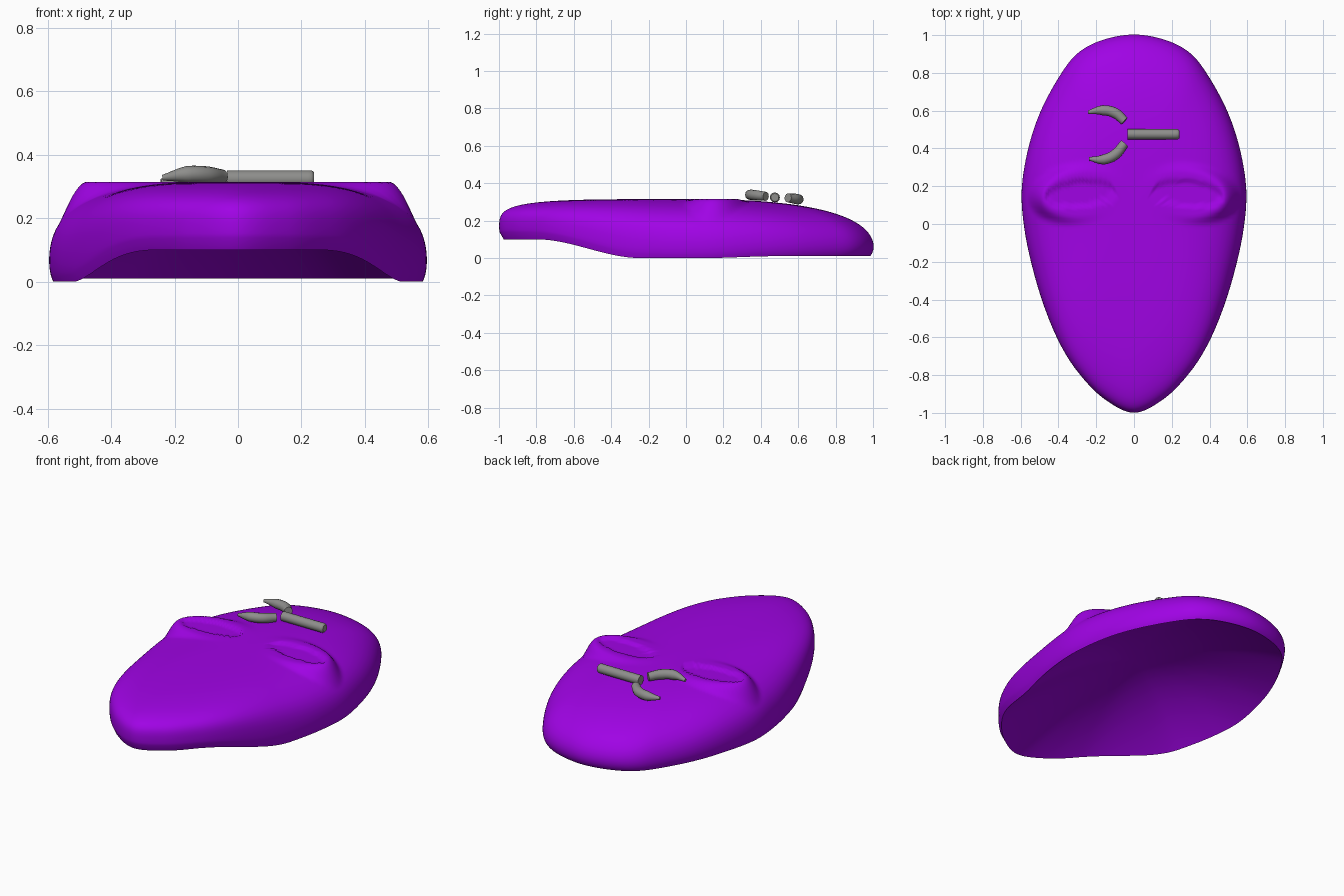
import bpy
import math
from mathutils import Vector

if "Cube" in bpy.data.objects:
    bpy.data.objects.remove(bpy.data.objects["Cube"], do_unlink=True)


def make_material(name, color):
    mat = bpy.data.materials.new(name)
    mat.use_nodes = True
    mat.diffuse_color = color
    mat.node_tree.nodes["Principled BSDF"].inputs["Base Color"].default_value = color
    return mat


purple = make_material("purple", (0.35, 0.001, 0.78, 1))
grey = make_material("grey", (0.27, 0.27, 0.26, 1))


def smoothstep(a, b, v):
    t = min(1, max(0, (v - a) / (b - a)))
    return t * t * (3 - 2 * t)


def spline(points, steps):
    """Smooth path through 2D points, without its last point."""
    pts = [Vector(p) for p in points]
    # mirror the end neighbours so the outline closes smoothly
    pts = [Vector((-pts[1].x, pts[1].y))] + pts + [Vector((-pts[-2].x, pts[-2].y))]
    path = []
    for a, b, c, d in zip(pts, pts[1:], pts[2:], pts[3:]):
        for i in range(steps):
            t = i / steps
            path.append(0.5 * (2 * b + (c - a) * t + (2 * a - 5 * b + 4 * c - d) * t * t
                               + (3 * b - a - 3 * c + d) * t ** 3))
    return path


# Mask outline: half from forehead to chin, then mirrored
half = [(0, 1.01), (0.17, 0.98), (0.3, 0.91), (0.395, 0.79), (0.497, 0.6), (0.563, 0.4),
        (0.597, 0.18), (0.582, -0.03), (0.537, -0.24), (0.472, -0.45), (0.39, -0.64),
        (0.293, -0.79), (0.16, -0.925), (0, -1)]
right_side = spline(half, 8)
outline = right_side + [Vector(half[-1])]
outline += [Vector((-p.x, p.y)) for p in reversed(right_side[1:])]

TOP = 0.315
HOLLOW = 0.25
RINGS = 64


def rim_height(y):
    return 0.1 * (1 - smoothstep(-0.82, -0.25, y)) + 0.01 * smoothstep(0.1, 0.5, y)


def eye_distance(x, y, radius_x, radius_y):
    """Less than one inside a slightly tilted oval round the eye centre."""
    dx, dy = abs(x) - 0.284, y - 0.16
    return math.hypot(dx / radius_x, (dy + 0.08 * dx) / radius_y)


def shell_point(rim, ring):
    # side section blends towards a fuller chin and a softer forehead
    blend = (rim.y / rim.length) ** 2
    p, q = (2.5, 2.77) if rim.y > 0 else (4, 6)
    p, q = 3 + (p - 3) * blend, 3.4 + (q - 3.4) * blend
    u = (ring / RINGS) ** 1.35 * math.pi / 2
    rise = math.sin(u) ** (2 / q)
    reach = max(0, math.cos(u)) ** (2 / p) * (1 - 0.025 * (1 - rise) ** 10)
    x, y = rim * reach
    base = rim_height(rim.y)
    z = base + (TOP - base) * rise
    # raised eye surround with a shallow, crisp recess
    surround = eye_distance(x, y, 0.2, 0.12)
    z += (TOP - z) * (1 - smoothstep(0.95, 1.42, surround)) * smoothstep(0, 0.3, rise)
    z -= 0.012 * smoothstep(0, 0.07, 1 - eye_distance(x, y, 0.19, 0.068))
    return (x, y, z)


def underside_point(rim, ring):
    # shallow bowl rising from the shell's edge
    x, y, base = shell_point(rim, 0)
    reach = 1 - ring / RINGS
    return (x * reach, y * reach, base + (HOLLOW - base) * (1 - reach ** 2))


def ringed_surface(name, point, apex_height, downward):
    """Concentric rings from the outline in to a central apex."""
    count = len(outline)
    verts = [point(rim, ring) for ring in range(RINGS) for rim in outline]
    verts.append((0, 0, apex_height))
    faces = []
    for ring in range(RINGS):
        for i in range(count):
            a, b = ring * count, (ring + 1) * count
            j = (i + 1) % count
            inner = (b + i, b + j) if ring < RINGS - 1 else (len(verts) - 1,)
            face = (a + j, a + i) + inner
            faces.append(face[::-1] if downward else face)
    mesh = bpy.data.meshes.new(name)
    mesh.from_pydata(verts, [], faces)
    mesh.materials.append(purple)
    mesh.shade_smooth()
    bpy.context.collection.objects.link(bpy.data.objects.new(name, mesh))


ringed_surface("mask_face", shell_point, TOP, False)
ringed_surface("mask_underside", underside_point, HOLLOW, True)


# Forehead emblem: a straight rod and two tapered horns
def tube(name, points, radii):
    curve = bpy.data.curves.new(name, "CURVE")
    curve.dimensions = "3D"
    curve.bevel_depth = 1
    curve.bevel_resolution = 4
    curve.use_fill_caps = True
    path = curve.splines.new("BEZIER")
    path.resolution_u = 8
    path.bezier_points.add(len(points) - 1)
    for knot, co, radius in zip(path.bezier_points, points, radii):
        knot.co = co
        knot.radius = radius
        knot.handle_left_type = knot.handle_right_type = "AUTO"
    curve.materials.append(grey)
    obj = bpy.data.objects.new(name, curve)
    bpy.context.collection.objects.link(obj)
    bpy.ops.object.select_all(action="DESELECT")
    obj.select_set(True)
    bpy.context.view_layer.objects.active = obj
    bpy.ops.object.convert(target="MESH")
    bpy.ops.object.shade_smooth_by_angle(angle=math.radians(40))


tube("emblem_rod", [(-0.035, 0.475, 0.324), (0.232, 0.475, 0.324), (0.24, 0.475, 0.324)],
     [0.027, 0.027, 0.021])
horn_radii = [0.024, 0.028, 0.027, 0.009]
tube("emblem_back_horn", [(-0.05, 0.545, 0.322), (-0.1, 0.587, 0.316),
                          (-0.165, 0.602, 0.314), (-0.243, 0.592, 0.316)], horn_radii)
tube("emblem_front_horn", [(-0.05, 0.427, 0.33), (-0.1, 0.368, 0.336),
                           (-0.16, 0.342, 0.338), (-0.238, 0.345, 0.328)], horn_radii)
